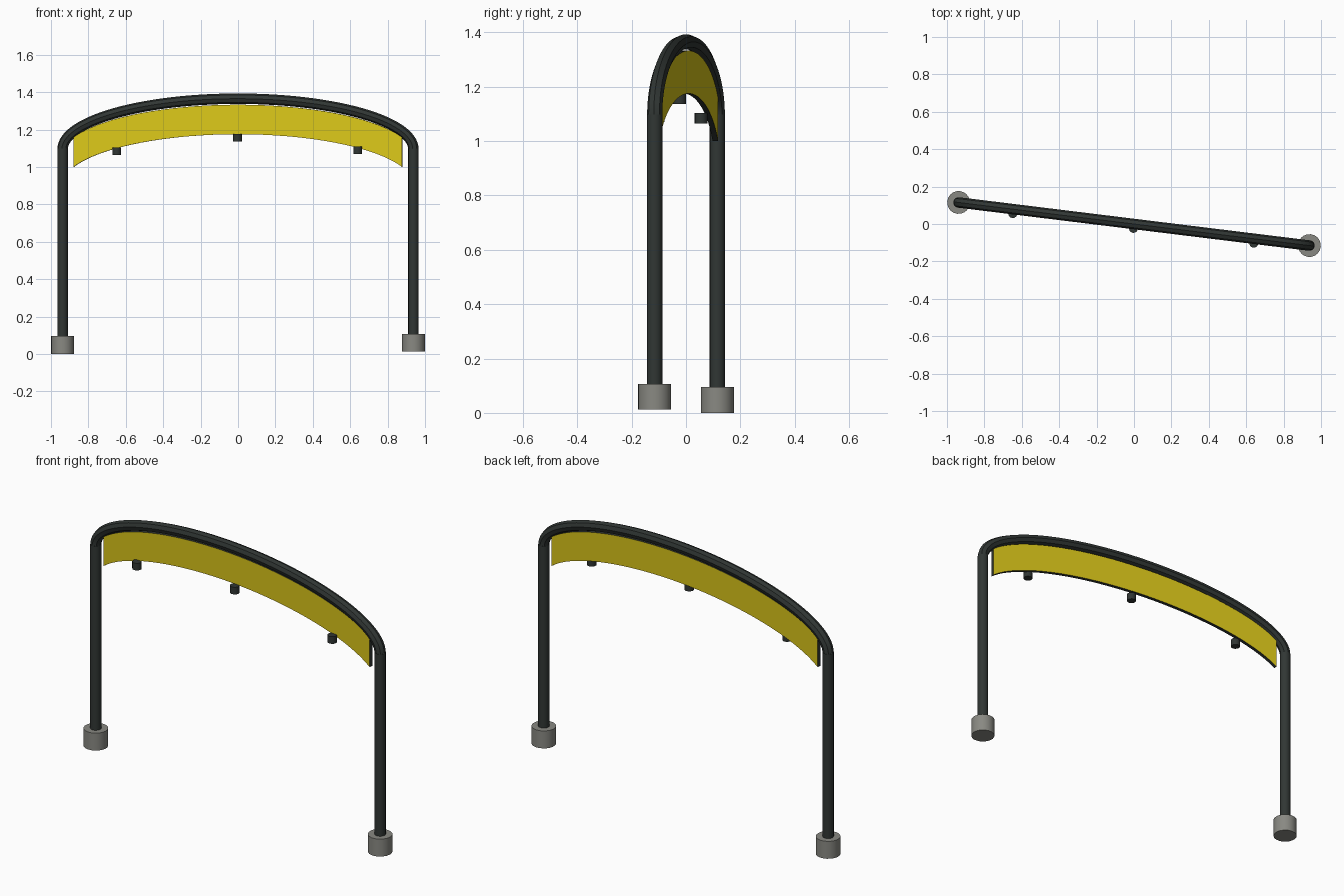
import bpy, bmesh, math
from mathutils import Matrix

if "Cube" in bpy.data.objects:
    bpy.data.objects.remove(bpy.data.objects["Cube"])

YAW = Matrix.Rotation(math.radians(-7), 4, 'Z')
HALF, RISE, SPRING = 0.945, 0.27, 1.095   # arch ellipse
TUBE_R = 0.028


def material(name, rgb):
    m = bpy.data.materials.new(name)
    m.diffuse_color = (*rgb, 1)
    m.use_nodes = True
    m.node_tree.nodes["Principled BSDF"].inputs["Base Color"].default_value = m.diffuse_color
    return m


DARK = material("dark_metal", (0.03, 0.037, 0.034))
YELLOW = material("yellow", (0.72, 0.58, 0.01))
CONCRETE = material("concrete", (0.25, 0.25, 0.225))


def smooth(ob):
    bpy.ops.object.select_all(action='DESELECT')
    ob.select_set(True)
    bpy.context.view_layer.objects.active = ob
    bpy.ops.object.shade_smooth_by_angle(angle=math.radians(35))


def cylinder(name, x, y, z0, z1, r, mat, sides=16):
    bpy.ops.mesh.primitive_cylinder_add(vertices=sides, radius=r, depth=z1 - z0)
    ob = bpy.context.object
    ob.name = name
    ob.data.materials.append(mat)
    smooth(ob)
    ob.matrix_world = YAW @ Matrix.Translation((x, y, (z0 + z1) / 2))
    return ob


def arch_z(x):
    return RISE * math.sqrt(max(0, 1 - (x / HALF) ** 2))


# footings and posts, the right side stands slightly higher
for side, sx, lift in (("left", -1, 0.0), ("right", 1, 0.012)):
    cylinder(side + "_footing", sx * HALF, 0, lift, lift + 0.095, 0.061, CONCRETE, 20)
    cylinder(side + "_post", sx * HALF, 0, lift + 0.05, SPRING + 0.003, TUBE_R, DARK)

# bent top tube
curve = bpy.data.curves.new("top_tube", 'CURVE')
curve.dimensions = '3D'
curve.bevel_depth = TUBE_R
curve.bevel_resolution = 2
curve.use_fill_caps = True
N = 56
spline = curve.splines.new('POLY')
spline.points.add(N)
for i, p in enumerate(spline.points):
    t = math.pi * i / N
    p.co = (-HALF * math.cos(t), 0, SPRING + RISE * math.sin(t), 1)
tube = bpy.data.objects.new("top_tube", curve)
bpy.context.collection.objects.link(tube)
curve.materials.append(DARK)
bpy.ops.object.select_all(action='DESELECT')
tube.select_set(True)
bpy.context.view_layer.objects.active = tube
bpy.ops.object.convert(target='MESH')
tube = bpy.context.object
smooth(tube)
tube.matrix_world = YAW

# curved panel under the tube, yellow faces with a dark rim
bm = bmesh.new()
cols = []
for i in range(41):
    x = -0.884 * math.cos(math.pi * i / 40)
    top = SPRING - 0.032 + arch_z(x)
    cols.append((bm.verts.new((x, 0, top - 0.158)), bm.verts.new((x, 0, top))))
for a, b in zip(cols, cols[1:]):
    bm.faces.new((a[0], b[0], b[1], a[1]))
mesh = bpy.data.meshes.new("panel")
bm.to_mesh(mesh)
bm.free()
mesh.materials.append(YELLOW)
mesh.materials.append(DARK)
panel = bpy.data.objects.new("panel", mesh)
bpy.context.collection.objects.link(panel)
solid = panel.modifiers.new("thickness", 'SOLIDIFY')
solid.thickness = 0.02
solid.offset = 0
solid.material_offset_rim = 1
panel.matrix_world = YAW

# small pegs along the lower edge
for name, x, z in (("left_peg", -0.65, 1.065), ("middle_peg", 0, 1.137), ("right_peg", 0.648, 1.07)):
    cylinder(name, x, -0.024, z, z + 0.039, 0.024, DARK, 12)
